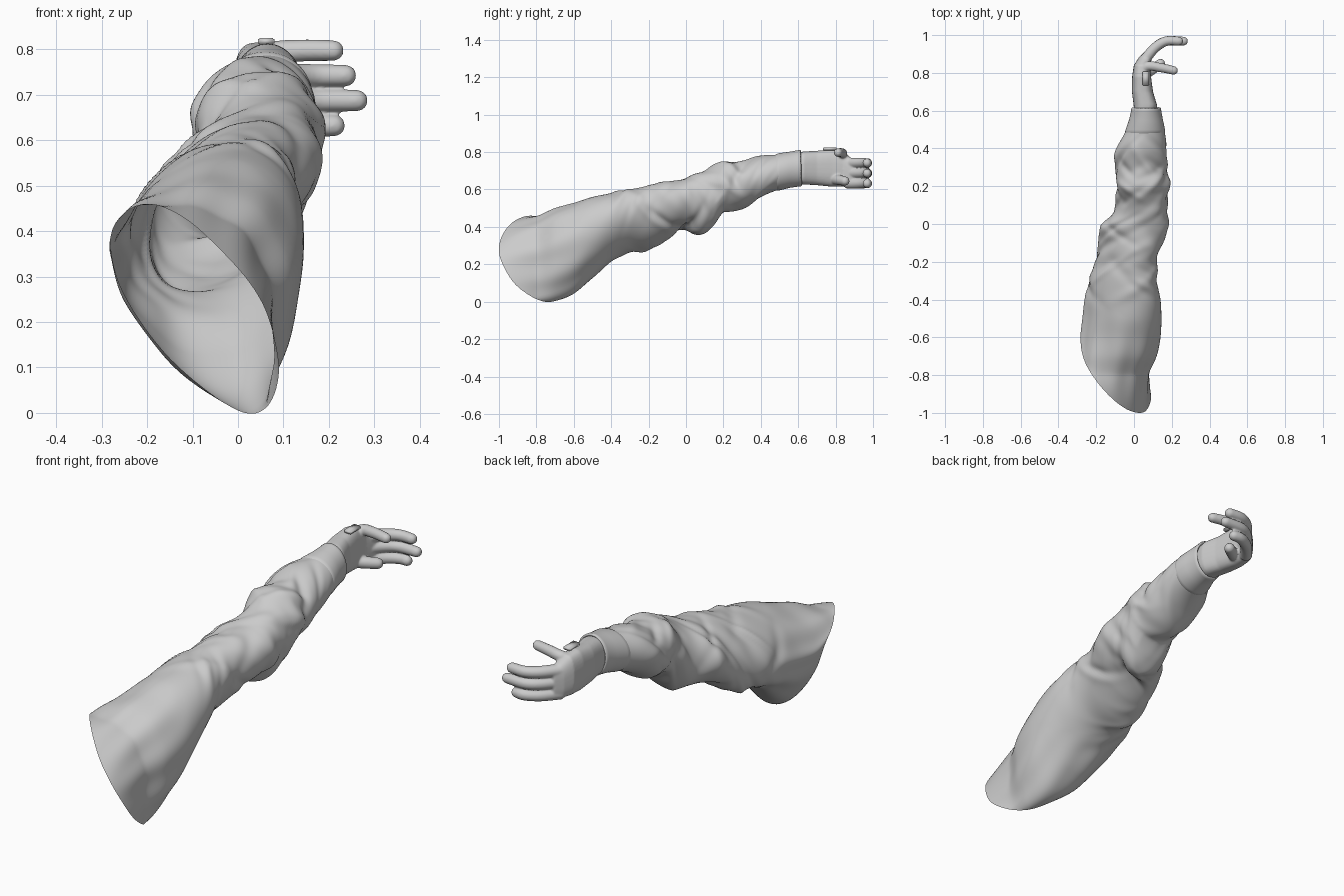
import bpy, bmesh, math, random
from mathutils import Vector

random.seed(11)
cube = bpy.data.objects.get("Cube")
if cube:
    bpy.data.objects.remove(cube)

grey = bpy.data.materials.new("plain grey")
grey.use_nodes = True
COLOUR = (0.6, 0.6, 0.6, 1)
grey.diffuse_color = COLOUR
grey.node_tree.nodes["Principled BSDF"].inputs["Base Color"].default_value = COLOUR


def finish(bm, name):
    """Turn a bmesh into a smooth object with the grey material."""
    bmesh.ops.recalc_face_normals(bm, faces=bm.faces)
    for f in bm.faces:
        f.smooth = True
    mesh = bpy.data.meshes.new(name)
    bm.to_mesh(mesh)
    bm.free()
    mesh.materials.append(grey)
    obj = bpy.data.objects.new(name, mesh)
    bpy.context.collection.objects.link(obj)
    return obj


def loft(bm, rings, caps=False):
    """Bridge a series of closed rings of points."""
    rows = [[bm.verts.new(p) for p in ring] for ring in rings]
    n = len(rows[0])
    for a, b in zip(rows, rows[1:]):
        for i in range(n):
            j = (i + 1) % n
            bm.faces.new((a[i], a[j], b[j], b[i]))
    if caps:
        bm.faces.new(rows[0])
        bm.faces.new(rows[-1])


def spline(p0, p1, p2, p3, t):
    return 0.5 * (2 * p1 + (p2 - p0) * t + (2 * p0 - 5 * p1 + 4 * p2 - p3) * t * t
                  + (3 * p1 - p0 - 3 * p2 + p3) * t ** 3)


def wrap(a):
    return (a + math.pi) % math.tau - math.pi


# Sleeve silhouette: y, x min, x max, z min, z max (hundredths)
SECTIONS = [Vector(s) / 100 for s in (
    (-80, -24, 8, 1, 48), (-70, -27, 12, 1, 51), (-60, -28, 14, 4, 53),
    (-50, -27, 14.5, 12, 56), (-40, -26, 14, 21, 58), (-30, -24, 12, 26, 60),
    (-20, -21, 12, 28, 62), (-10, -19, 15, 33, 64), (-1, -18, 18.5, 39, 66),
    (5, -12, 18, 37, 68), (10, -10, 17, 37, 70), (15, -10, 17, 41, 73),
    (20, -10, 18, 48, 75), (30, -10, 18, 50, 75), (40, -9, 17, 56, 78),
    (50, -4, 16, 60, 79), (62, -1, 14, 62, 81))]

# Shoulder opening, every thirty degrees around (hundredths)
RIM = [Vector(p) / 100 for p in (
    (7, -98, 20), (3, -100, 28), (-4, -98, 36), (-12, -92, 43), (-20, -83, 46),
    (-26, -73, 43), (-28, -64, 37), (-25, -62, 26), (-15, -65, 12),
    (-1, -70, 1), (6, -79, 1), (9, -91, 9))]

# Cloth folds: y, angle, slant, strength, width, reach
FOLDS = []
for k in range(60):
    FOLDS.append((random.uniform(-0.36, 0.44), random.uniform(0, math.tau),
                  random.choice((-1, 1)) * random.uniform(0.04, 0.16),
                  random.choice((-1, 1)) * random.uniform(0.004, 0.012),
                  random.uniform(0.02, 0.04), random.uniform(0.4, 0.9)))
# Deep elbow crease and the bulge beyond it
FOLDS += [(0.0, 4.9, 0.08, -0.02, 0.02, 0.9), (0.05, 4.9, 0.08, 0.01, 0.03, 0.9)]


def section(a, y):
    """Point on the smooth sleeve at an angle and a distance along it."""
    y = min(max(y, SECTIONS[0][0]), SECTIONS[-1][0])
    last = len(SECTIONS) - 1
    i = max(k for k in range(last) if SECTIONS[k][0] <= y)
    p1, p2 = SECTIONS[i], SECTIONS[i + 1]
    t = (y - p1[0]) / (p2[0] - p1[0])
    s = spline(SECTIONS[max(i - 1, 0)], p1, p2, SECTIONS[min(i + 2, last)], t)
    lean = 0.33 * math.exp(-((y + 0.15) / (0.25 if y > -0.15 else 0.45)) ** 2)
    return Vector(((s[1] + s[2]) / 2 + (s[2] - s[1]) / 2 * math.cos(a), 0,
                   (s[3] + s[4]) / 2 + (s[4] - s[3]) / 2 * math.sin(a + lean)))


def fold_height(a, y):
    h = 0
    for y0, a0, slant, power, width, reach in FOLDS:
        d = wrap(a - a0)
        h += power * math.exp(-((y - y0 - slant * d) / width) ** 2 - (d / reach) ** 2)
    return max(-0.022, min(0.012, h))


# Sleeve
SEGMENTS, ROWS, END = 96, 150, 0.54
rings = []
for r in range(ROWS + 1):
    t = r / ROWS
    ring = []
    for k in range(SEGMENTS):
        a = math.tau * k / SEGMENTS
        i, f = divmod(k * 12 / SEGMENTS, 1)
        rim = spline(*(RIM[(int(i) + d) % 12] for d in (-1, 0, 1, 2)), f)
        y = rim.y + (END - rim.y) * t
        p = section(a, y)
        pull = max(0, 1 - t / 0.3) ** 2
        p += (rim - section(a, rim.y)) * pull
        p.y = y
        out = Vector((math.cos(a), 0, math.sin(a)))
        # shallow gathers running out from the opening
        gather = 0.004 * math.sin(a * 9) * math.sin(math.pi * min(1, t / 0.3))
        ring.append(p + out * (fold_height(a, y) * min(1, t * 5) + gather))
    rings.append(ring)
bm = bmesh.new()
loft(bm, rings)
finish(bm, "sleeve")

# Cuff with a rolled end
bm = bmesh.new()
rings = []
for y, grow in ((0.47, -0.012), (0.485, 0.001), (0.5, 0.004), (0.55, 0.002), (0.6, 0.002),
                (0.612, 0.003), (0.617, -0.002), (0.61, -0.01), (0.54, -0.012)):
    ring = []
    for k in range(64):
        a = math.tau * k / 64
        p = section(a, y) + Vector((math.cos(a), 0, math.sin(a))) * grow
        p.y = y - 0.03 * (p.z - 0.71)
        ring.append(p)
    rings.append(ring)
loft(bm, rings)
finish(bm, "cuff")


# Hand: overlapping palm and fingers fused into one skin
def finger(bm, points, radius):
    pts = [Vector(p) for p in points]
    path = []
    for i in range(len(pts) - 1):
        for s in range(6):
            path.append(spline(pts[max(i - 1, 0)], pts[i], pts[i + 1],
                               pts[min(i + 2, len(pts) - 1)], s / 6))
    path.append(pts[-1])
    radii = [radius * (1.1 - 0.2 * i / len(path)) for i in range(len(path))]
    # rounded tip
    way = (path[-1] - path[-2]).normalized()
    tip, r = path[-1], radii[-1]
    for q in (0.4, 0.75, 0.95):
        path.append(tip + way * r * q)
        radii.append(r * math.sqrt(1 - q * q))
    rings = []
    for i, p in enumerate(path):
        d = (path[min(i + 1, len(path) - 1)] - path[max(i - 1, 0)]).normalized()
        side = d.cross(Vector((0, 0, 1))).normalized()
        up = side.cross(d)
        rings.append([p + (side * math.cos(a) + up * math.sin(a)) * radii[i]
                      for a in (math.tau * k / 20 for k in range(20))])
    loft(bm, rings, True)


def boxy(v):
    """Push a sine or cosine outward for a rounded-box outline."""
    return math.copysign(abs(v) ** 0.75, v)


bm = bmesh.new()
palm = []
for y, x, z, wide, high in ((0.53, 0.06, 0.71, 0.055, 0.08), (0.63, 0.06, 0.715, 0.062, 0.088),
                            (0.7, 0.045, 0.715, 0.056, 0.092), (0.78, 0.04, 0.715, 0.05, 0.1),
                            (0.84, 0.042, 0.71, 0.043, 0.095), (0.88, 0.06, 0.69, 0.036, 0.08),
                            (0.91, 0.078, 0.685, 0.024, 0.07)):
    palm.append([Vector((x + wide * boxy(math.cos(a)), y, z + high * boxy(math.sin(a))))
                 for a in (math.tau * k / 32 for k in range(32))])
loft(bm, palm, True)
for z, reach in ((0.742, 0.237), (0.687, 0.262), (0.632, 0.212)):
    finger(bm, ((0.05, 0.86, z), (0.11, 0.932, z), (0.17, 0.968, z), (reach, 0.968, z)), 0.026)
finger(bm, ((0.03, 0.79, 0.765), (0.07, 0.835, 0.79), (0.14, 0.828, 0.797), (0.21, 0.813, 0.797)), 0.025)
finger(bm, ((0.05, 0.79, 0.655), (0.1, 0.82, 0.65), (0.14, 0.85, 0.645)), 0.027)
hand = finish(bm, "hand")
fuse = hand.modifiers.new("fuse", 'REMESH')
fuse.mode = 'VOXEL'
fuse.voxel_size = 0.005
fuse.use_smooth_shade = True
soft = hand.modifiers.new("soften", 'SMOOTH')
soft.factor = 0.5
soft.iterations = 5

# Small tab on the back of the wrist
bm = bmesh.new()
bmesh.ops.create_cube(bm, size=1)
for v in bm.verts:
    v.co = Vector((0.062 + v.co.x * 0.036, 0.77 + v.co.y * 0.075, 0.817 + v.co.z * 0.016))
bmesh.ops.bevel(bm, geom=bm.edges[:], offset=0.003, segments=2, affect='EDGES')
finish(bm, "wrist_tab")
